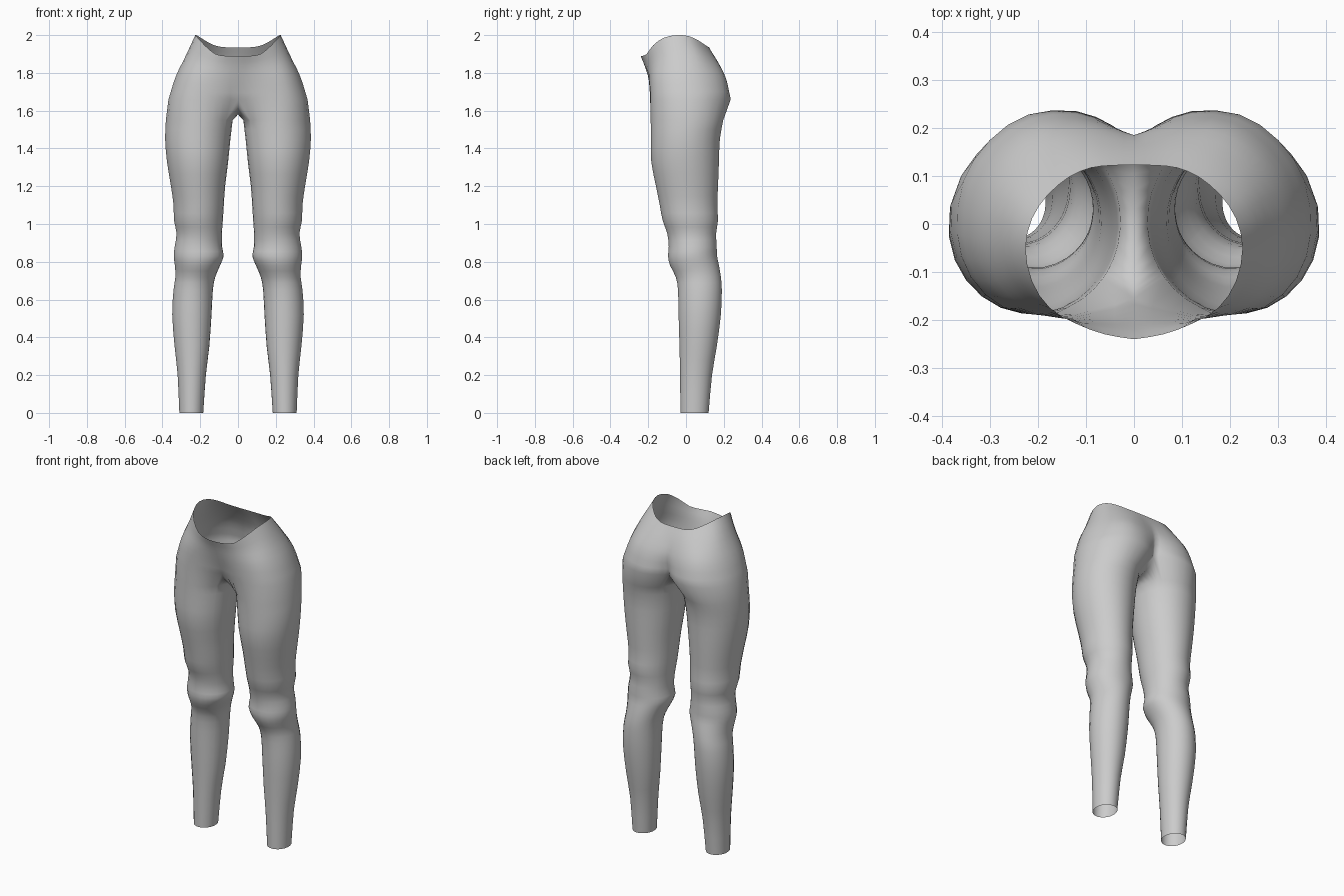
import bpy, bmesh, math
from mathutils import Vector


def spline(pts, steps):
    """Catmull-Rom resampling of a list of vectors."""
    out = []
    for i in range(len(pts) - 1):
        p1, p2 = pts[i], pts[i + 1]
        p0 = pts[i - 1] if i else p1 * 2 - p2
        p3 = pts[i + 2] if i + 2 < len(pts) else p2 * 2 - p1
        for s in range(steps):
            t = s / steps
            out.append(0.5 * (2 * p1 + (p2 - p0) * t + (2 * p0 - 5 * p1 + 4 * p2 - p3) * t * t
                              + (3 * p1 - p0 - 3 * p2 + p3) * t ** 3))
    return out + [pts[-1]]


def arc(rows):
    return spline([Vector(r) for r in rows], 2)


# Half rings of the pelvis, from front centre round the side to back centre
hip = arc([(0, -.155, 1.66), (.08, -.178, 1.66), (.17, -.19, 1.66), (.27, -.175, 1.66),
           (.34, -.11, 1.66), (.368, -.02, 1.66), (.355, .09, 1.66), (.3, .175, 1.66),
           (.22, .228, 1.66), (.12, .235, 1.66), (.045, .205, 1.66), (0, .165, 1.66)])
seat = arc([(0, -.192, 1.76), (.08, -.197, 1.76), (.16, -.195, 1.77), (.24, -.175, 1.78),
            (.3, -.12, 1.78), (.33, -.03, 1.78), (.317, .07, 1.78), (.27, .15, 1.78),
            (.2, .2, 1.78), (.12, .212, 1.77), (.05, .2, 1.77), (0, .185, 1.77)])
waist = arc([(0, -.22, 1.84), (.07, -.212, 1.84), (.14, -.198, 1.85), (.21, -.165, 1.87),
             (.255, -.11, 1.89), (.277, -.035, 1.89), (.265, .05, 1.89), (.225, .11, 1.88),
             (.165, .152, 1.87), (.1, .165, 1.865), (.045, .163, 1.86), (0, .16, 1.86)])
rim = arc([(0, -.24, 1.89), (.06, -.23, 1.89), (.12, -.208, 1.9), (.175, -.175, 1.945),
           (.212, -.12, 1.985), (.226, -.05, 2.0), (.212, .012, 1.995), (.18, .06, 1.975),
           (.135, .098, 1.95), (.09, .117, 1.938), (.045, .122, 1.935), (0, .123, 1.935)])
# Underside of the crotch on the centre line, back to front
crotch = arc([(0, .165, 1.66), (0, .135, 1.615), (0, .07, 1.59), (0, -.01, 1.58),
              (0, -.09, 1.595), (0, -.135, 1.62), (0, -.155, 1.66)])[1:-1]

# Leg sections: height, inner x, outer x, front y, back y
LEG = [(0, .184, .311, -.03, .12), (.2, .17, .32, -.032, .138), (.35, .152, .336, -.035, .163),
       (.52, .14, .349, -.04, .185), (.65, .133, .342, -.043, .19), (.72, .12, .332, -.055, .185),
       (.78, .095, .335, -.085, .175), (.83, .076, .341, -.096, .165), (.88, .084, .336, -.092, .163),
       (.95, .085, .326, -.1, .16), (1.02, .08, .34, -.125, .17), (1.1, .075, .342, -.14, .166),
       (1.2, .068, .356, -.16, .17), (1.33, .052, .377, -.185, .175), (1.45, .04, .387, -.187, .18),
       (1.55, .028, .383, -.188, .198)]
top_ring = hip + crotch
angles = [math.atan2(p.y, p.x - .2) for p in top_ring]

bm = bmesh.new()


def add(points):
    return [bm.verts.new(p) for p in points]


def bridge(low, high, closed):
    n = len(low)
    for i in range(n if closed else n - 1):
        j = (i + 1) % n
        bm.faces.new((low[i], low[j], high[j], high[i]))


# Leg from ankle to upper thigh, then joined to the hip and crotch
previous = None
for z, x0, x1, y0, y1 in spline([Vector(r) for r in LEG], 2):
    cx, cy, rx, ry = (x0 + x1) / 2, (y0 + y1) / 2, (x1 - x0) / 2, (y1 - y0) / 2
    ring = add([(cx + rx * math.cos(a), cy + ry * math.sin(a), z) for a in angles])
    if previous:
        bridge(previous, ring, True)
    previous = ring
hip_verts = add(top_ring)
bridge(previous, hip_verts, True)

# Pelvis from hip to open waist rim
columns = [spline(list(c), 3) for c in zip(hip, seat, waist, rim)]
previous = hip_verts[:len(hip)]
for level in list(zip(*columns))[1:]:
    ring = add(level)
    bridge(previous, ring, False)
    previous = ring
for v in bm.verts:
    if abs(v.co.x) < 1e-4:
        v.co.x = 0

mesh = bpy.data.meshes.new("trousers")
bm.to_mesh(mesh)
bm.free()
trousers = bpy.data.objects.new("trousers", mesh)
bpy.context.collection.objects.link(trousers)

grey = bpy.data.materials.new("plain grey")
grey.diffuse_color = (.6, .6, .6, 1)
mesh.materials.append(grey)

mirror = trousers.modifiers.new("other_side", 'MIRROR')
mirror.use_clip = True
mirror.merge_threshold = .0005

bpy.context.view_layer.objects.active = trousers
trousers.select_set(True)
bpy.ops.object.shade_smooth_by_angle(angle=math.radians(60))
